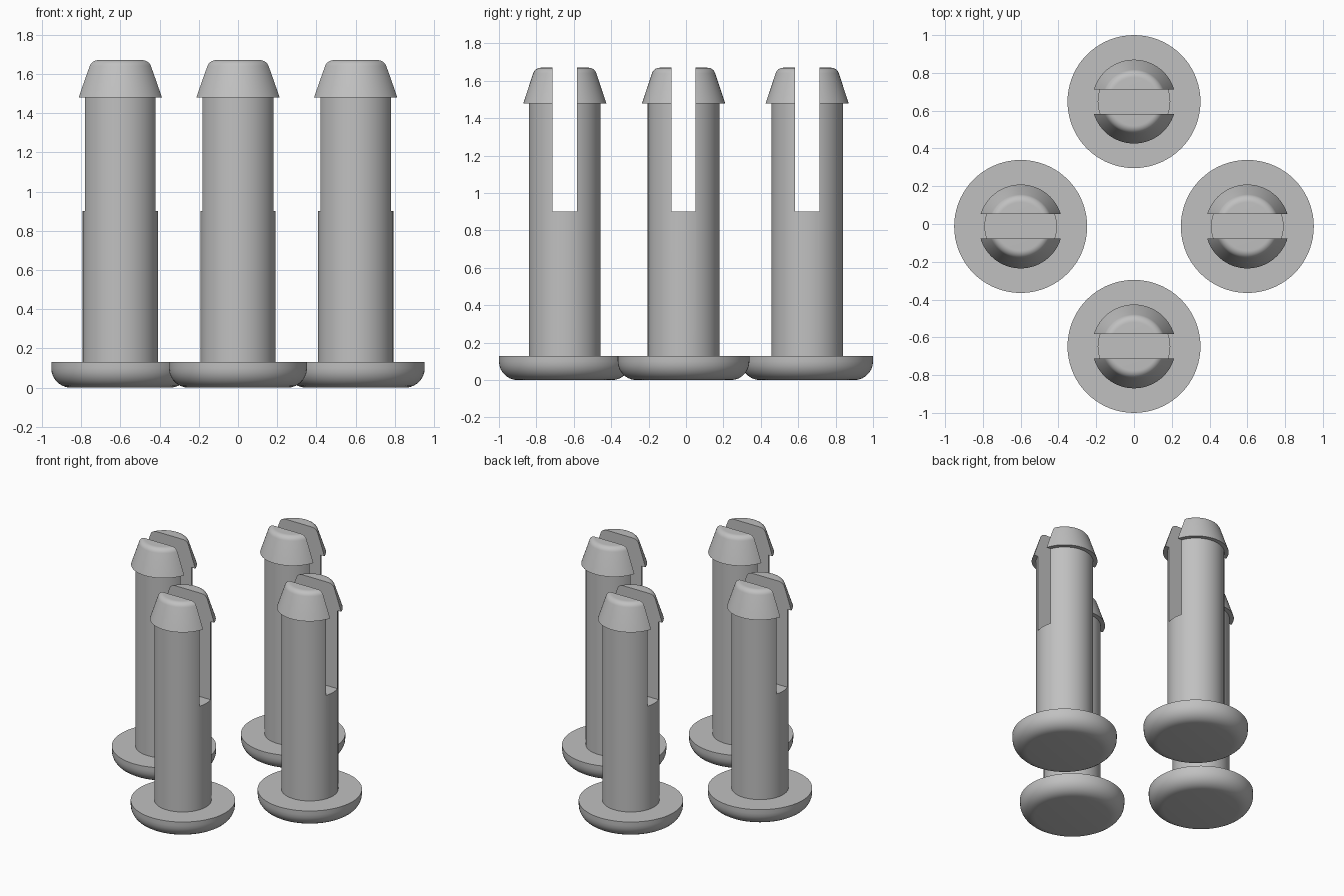
import bpy, bmesh
from math import sin, cos, radians, tau
from mathutils import Matrix

cube = bpy.data.objects.get("Cube")
if cube:
    bpy.data.objects.remove(cube, do_unlink=True)

# One plain grey plastic
grey = bpy.data.materials.new("grey_plastic")
grey.use_nodes = True
colour = (0.53, 0.53, 0.53, 1)
grey.diffuse_color = colour
grey.node_tree.nodes["Principled BSDF"].inputs["Base Color"].default_value = colour


def arc(cx, cz, r, start, end, steps=7):
    """Points of a fillet in the profile plane, angles in degrees."""
    angles = [radians(start + (end - start) * i / steps) for i in range(steps + 1)]
    return [(cx + r * cos(a), cz + r * sin(a)) for a in angles]


def link(name, mesh):
    obj = bpy.data.objects.new(name, mesh)
    bpy.context.collection.objects.link(obj)
    return obj


def lathe(name, profile, sides=72):
    """Turn a profile (radius, height) around z and cap both ends."""
    bm = bmesh.new()
    verts = [bm.verts.new((r, 0, z)) for r, z in profile]
    edges = [bm.edges.new(pair) for pair in zip(verts, verts[1:])]
    bmesh.ops.spin(bm, geom=verts + edges, axis=(0, 0, 1), cent=(0, 0, 0),
                   angle=tau, steps=sides)
    bmesh.ops.remove_doubles(bm, verts=bm.verts, dist=1e-5)
    bmesh.ops.holes_fill(bm, edges=[e for e in bm.edges if e.is_boundary], sides=0)
    bmesh.ops.recalc_face_normals(bm, faces=bm.faces)
    mesh = bpy.data.meshes.new(name)
    bm.to_mesh(mesh)
    bm.free()
    mesh.materials.append(grey)
    return link(name, mesh)


# Flange with a rounded lower rim
flange = lathe("flange", arc(0.252, 0.1, 0.1, -90, 0) + [(0.352, 0.13)])

# Shaft with the barbed, tapered head
pin = lathe("split_pin", [(0.192, 0.08), (0.192, 1.48), (0.222, 1.48)]
            + arc(0.128, 1.627, 0.043, 18, 90))

# Slot that splits the head and upper shaft
slot_mesh = bpy.data.meshes.new("slot_cutter")
bm = bmesh.new()
bmesh.ops.create_cube(bm, size=1, matrix=Matrix.Translation((0, 0, 1.4))
                      @ Matrix.Diagonal((0.6, 0.13, 1, 1)))
bm.to_mesh(slot_mesh)
bm.free()
slot_mesh.materials.append(grey)
cutter = link("slot_cutter", slot_mesh)
cutter.hide_render = True
cut = pin.modifiers.new("slot", "BOOLEAN")
cut.operation, cut.solver, cut.object = "DIFFERENCE", "EXACT", cutter
bpy.context.view_layer.update()
cut_mesh = bpy.data.meshes.new_from_object(
    pin.evaluated_get(bpy.context.evaluated_depsgraph_get()))
pin.modifiers.clear()
pin.data = cut_mesh
bpy.data.objects.remove(cutter, do_unlink=True)

# Smooth round surfaces, sharp rims
for obj in (flange, pin):
    bpy.ops.object.select_all(action="DESELECT")
    obj.select_set(True)
    bpy.context.view_layer.objects.active = obj
    bpy.ops.object.shade_smooth_by_angle(angle=radians(30))

# Four clips, sharing their meshes
places = {"front": (0, -0.648), "back": (0, 0.648),
          "left": (0.6, -0.013), "right": (-0.6, -0.013)}
for side, (x, y) in places.items():
    for part in (flange, pin):
        link(f"{side}_{part.name}", part.data).location = (x, y, 0)
for part in (flange, pin):
    bpy.data.objects.remove(part, do_unlink=True)
